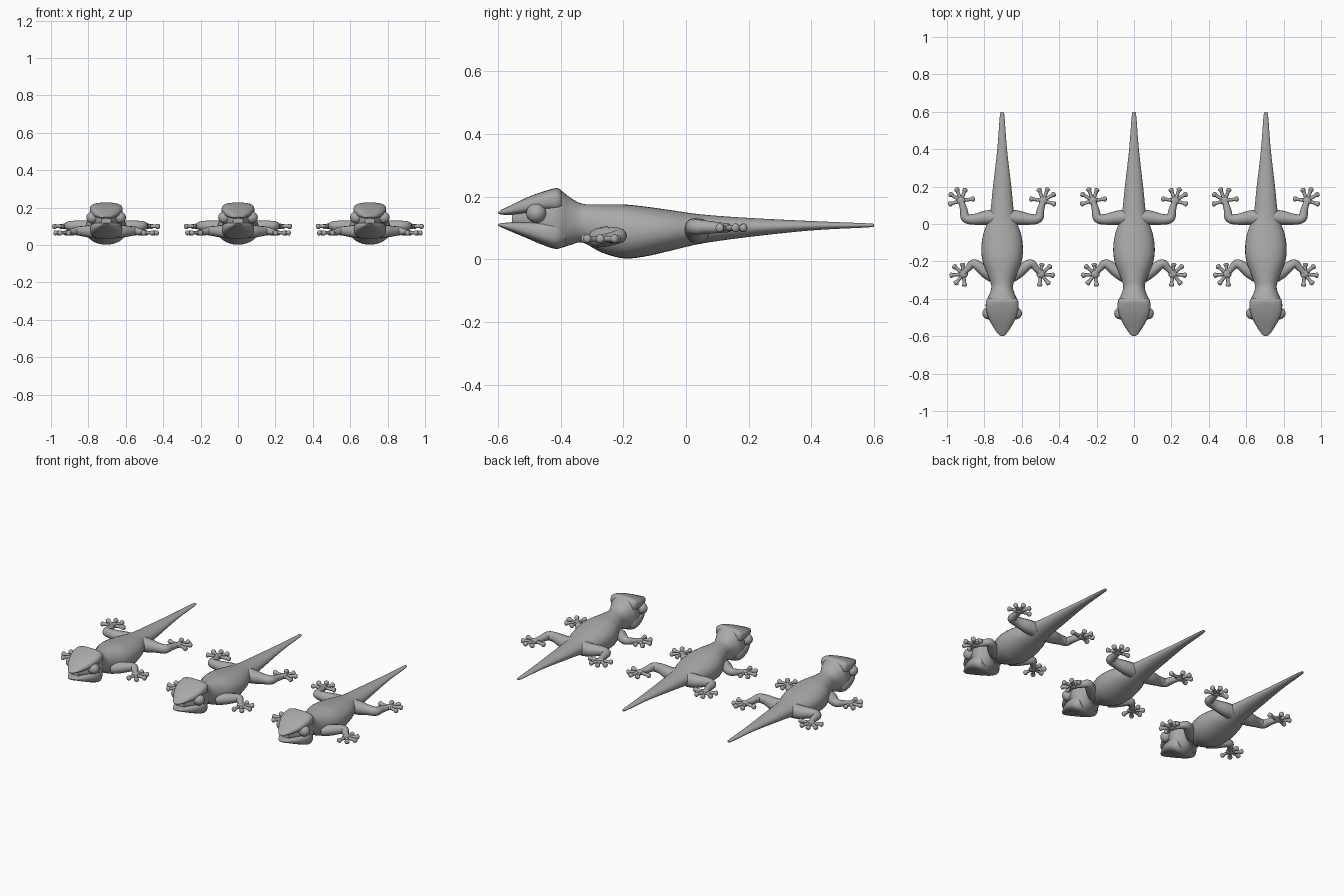
import bpy, bmesh, math
from mathutils import Vector

if "Cube" in bpy.data.objects:
    bpy.data.objects.remove(bpy.data.objects["Cube"])

grey = bpy.data.materials.new("matte grey")
grey.use_nodes = True
grey.diffuse_color = (0.4, 0.4, 0.4, 1)
grey.node_tree.nodes["Principled BSDF"].inputs["Base Color"].default_value = (0.4, 0.4, 0.4, 1)


def smooth_rows(rows, steps):
    """Catmull-Rom resampling of rows of numbers."""
    out = []
    for i in range(len(rows) - 1):
        a, b, c, d = (rows[min(max(i + k, 0), len(rows) - 1)] for k in (-1, 0, 1, 2))
        for s in range(steps):
            t = s / steps
            out.append([0.5 * (2 * q + (r - p) * t + (2 * p - 5 * q + 4 * r - u) * t * t
                               + (3 * q - p - 3 * r + u) * t ** 3)
                        for p, q, r, u in zip(a, b, c, d)])
    return out + [list(rows[-1])]


def skin_rings(bm, rings):
    """Bridge rings of points and cap both ends."""
    loops = [[bm.verts.new(p) for p in ring] for ring in rings]
    n = len(loops[0])
    for a, b in zip(loops, loops[1:]):
        for k in range(n):
            bm.faces.new((a[k], a[(k + 1) % n], b[(k + 1) % n], b[k]))
    bm.faces.new(loops[0])
    bm.faces.new(loops[-1])


def loft(bm, rows, steps=5, n=32):
    """Rows hold y, half width, top, bottom and roundness power."""
    rings = []
    for y, w, top, bottom, power in smooth_rows(rows, steps):
        ring = []
        for k in range(n):
            a = 2 * math.pi * k / n
            c, s = math.cos(a), math.sin(a)
            x = math.copysign(abs(c) ** (2 / power), c) * w
            z = math.copysign(abs(s) ** (2 / power), s) * (top - bottom) / 2
            ring.append((x, y, (top + bottom) / 2 + z))
        rings.append(ring)
    skin_rings(bm, rings)


def tube(bm, rows, side, steps=4, n=12):
    """Rows hold x, y, z and radius along a limb."""
    path = smooth_rows(rows, steps)
    rings = []
    for i, (x, y, z, r) in enumerate(path):
        ahead = Vector(path[min(i + 1, len(path) - 1)][:3])
        along = (ahead - Vector(path[max(i - 1, 0)][:3])).normalized()
        across = along.cross(Vector((0, 0, 1))).normalized()
        up = across.cross(along)
        ring = []
        for k in range(n):
            a = 2 * math.pi * k / n
            p = Vector((x, y, z)) + r * (math.cos(a) * across + math.sin(a) * up)
            ring.append((p.x * side, p.y, p.z))
        rings.append(ring)
    skin_rings(bm, rings)


def ball(bm, centre, radii, side):
    made = bmesh.ops.create_uvsphere(bm, u_segments=20, v_segments=12, radius=1)["verts"]
    for v in made:
        v.co = Vector(((centre[0] + v.co.x * radii[0]) * side,
                       centre[1] + v.co.y * radii[1], centre[2] + v.co.z * radii[2]))


def finish(name, bm):
    """Turn the bmesh into one object per lizard, sharing the mesh."""
    bmesh.ops.recalc_face_normals(bm, faces=bm.faces)
    mesh = bpy.data.meshes.new(name)
    bm.to_mesh(mesh)
    bm.free()
    mesh.materials.append(grey)
    mesh.shade_smooth()
    mesh.set_sharp_from_angle(angle=math.radians(50))
    for label, x in (("right", -0.705), ("middle", 0), ("left", 0.705)):
        ob = bpy.data.objects.new(label + "_lizard_" + name, mesh)
        ob.location.x = x
        bpy.context.collection.objects.link(ob)


# Tail, trunk, neck and the inner core of the head
bm = bmesh.new()
loft(bm, [
    (0.6, 0.007, 0.113, 0.104, 2), (0.57, 0.013, 0.115, 0.101, 2),
    (0.4, 0.026, 0.122, 0.092, 2), (0.2, 0.049, 0.132, 0.071, 2),
    (0.05, 0.066, 0.143, 0.05, 2), (-0.05, 0.1, 0.157, 0.027, 2.1),
    (-0.13, 0.111, 0.168, 0.009, 2.2), (-0.2, 0.104, 0.175, 0.003, 2.2),
    (-0.27, 0.078, 0.175, 0.022, 2.1), (-0.33, 0.058, 0.177, 0.053, 2.1),
    (-0.37, 0.066, 0.197, 0.045, 2.3), (-0.405, 0.081, 0.222, 0.036, 2.6),
    (-0.44, 0.08, 0.212, 0.045, 2.6), (-0.48, 0.066, 0.195, 0.065, 2.4),
    (-0.52, 0.045, 0.17, 0.09, 2.2), (-0.555, 0.026, 0.155, 0.105, 2.2)])
finish("body", bm)

# Crown with upper jaw
bm = bmesh.new()
loft(bm, [
    (-0.395, 0.074, 0.215, 0.155, 2.8), (-0.412, 0.086, 0.227, 0.15, 3),
    (-0.46, 0.086, 0.215, 0.152, 3), (-0.51, 0.07, 0.196, 0.145, 2.8),
    (-0.56, 0.042, 0.172, 0.141, 2.5), (-0.59, 0.02, 0.157, 0.143, 2.2),
    (-0.6, 0.005, 0.15, 0.147, 2)])
finish("upper_jaw", bm)

# Lower jaw
bm = bmesh.new()
loft(bm, [
    (-0.385, 0.066, 0.12, 0.043, 2.6), (-0.415, 0.084, 0.128, 0.033, 2.8),
    (-0.46, 0.085, 0.125, 0.047, 2.8), (-0.51, 0.069, 0.122, 0.068, 2.8),
    (-0.56, 0.041, 0.118, 0.089, 2.5), (-0.59, 0.02, 0.115, 0.102, 2.2),
    (-0.6, 0.005, 0.112, 0.108, 2)])
finish("lower_jaw", bm)

front_toes = [(0.213, -0.21), (0.262, -0.222), (0.28, -0.275), (0.252, -0.322), (0.2, -0.333)]
hind_toes = [(0.147, 0.135), (0.195, 0.19), (0.245, 0.193), (0.283, 0.163), (0.286, 0.105)]

for side, label in ((1, "left"), (-1, "right")):
    # Eyes
    bm = bmesh.new()
    ball(bm, (0.074, -0.478, 0.147), (0.032, 0.032, 0.031), side)
    finish(label + "_eye", bm)

    # Legs, each with a palm and five bulb-tipped toes
    legs = (("front_leg", front_toes, (0.207, -0.267, 0.065),
             [(0.05, -0.285, 0.068, 0.03), (0.09, -0.255, 0.072, 0.032),
              (0.15, -0.212, 0.075, 0.024), (0.18, -0.235, 0.07, 0.018),
              (0.21, -0.268, 0.065, 0.014)]),
            ("hind_leg", hind_toes, (0.22, 0.125, 0.1),
             [(0.04, 0.035, 0.092, 0.042), (0.09, 0.033, 0.094, 0.038),
              (0.15, 0.025, 0.102, 0.029), (0.195, 0.032, 0.103, 0.025),
              (0.205, 0.075, 0.102, 0.02), (0.22, 0.125, 0.1, 0.015)]))
    for leg, toes, palm, path in legs:
        bm = bmesh.new()
        tube(bm, path, side)
        ball(bm, palm, (0.024, 0.024, 0.015), side)
        for tx, ty in toes:
            base, tip = Vector(palm), Vector((tx, ty, palm[2]))
            tube(bm, [(*base.lerp(tip, t), r) for t, r in
                      ((0, 0.01), (0.4, 0.0095), (0.7, 0.0095), (0.85, 0.014),
                       (0.97, 0.012), (1.03, 0.003))], side, 3, 10)
        finish(label + "_" + leg, bm)
